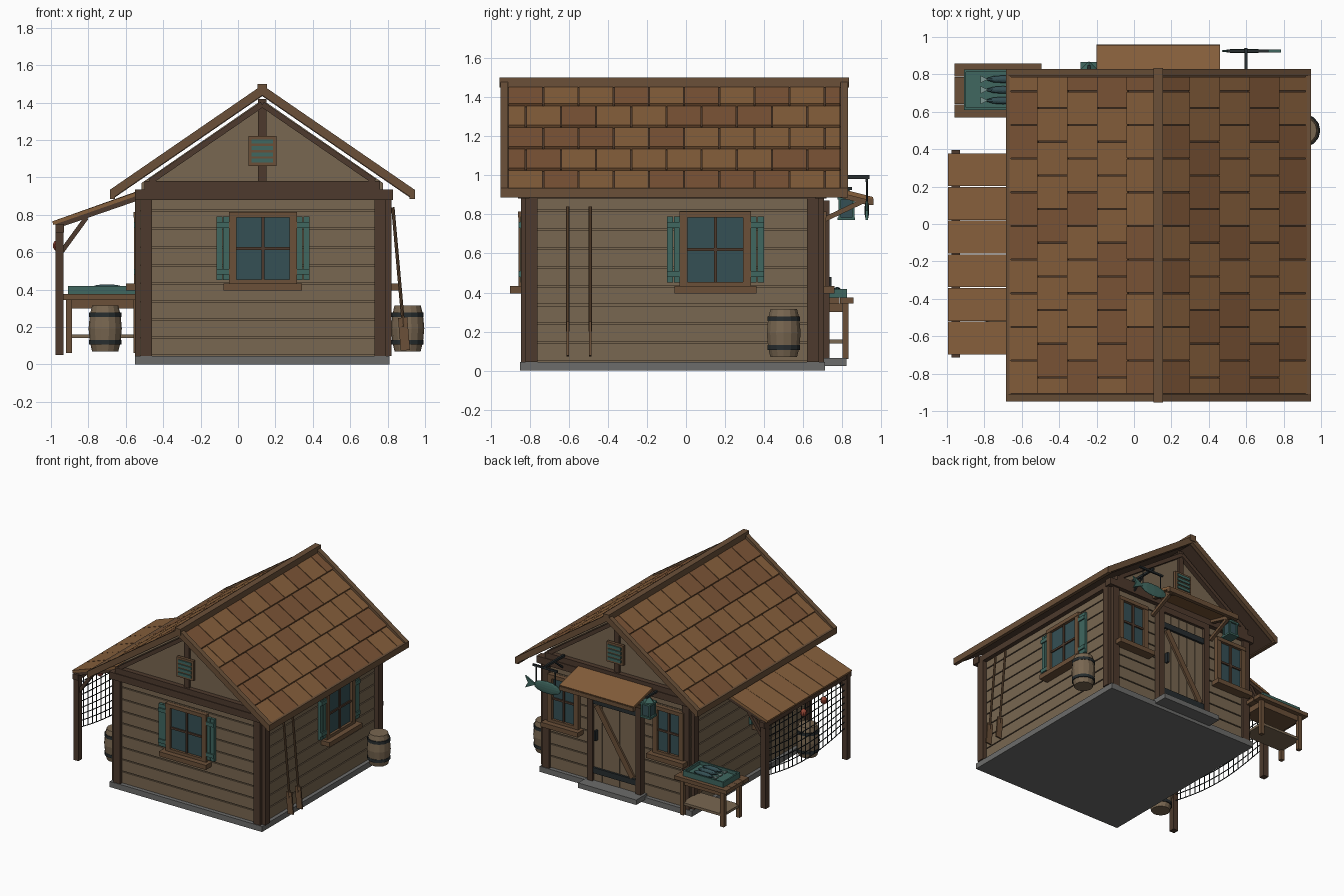
import bpy, bmesh, math, random
from mathutils import Matrix, Vector

if "Cube" in bpy.data.objects:
    bpy.data.objects.remove(bpy.data.objects["Cube"])
random.seed(4)

def mat(name, c):
    m = bpy.data.materials.new(name)
    m.diffuse_color = (*c, 1)
    m.use_nodes = True
    m.node_tree.nodes["Principled BSDF"].inputs["Base Color"].default_value = m.diffuse_color
    return m

WALL = mat("wall_wood", (.19, .135, .082))
DARK = mat("dark_timber", (.075, .042, .026))
TRIM = mat("trim_wood", (.145, .08, .04))
TILE = mat("shingle", (.24, .115, .045))
TILE2 = mat("shingle_dark", (.20, .09, .037))
TEAL = mat("teal_paint", (.05, .135, .115))
GLASS = mat("glass", (.035, .08, .09))
IRON = mat("iron", (.02, .026, .028))
STONE = mat("stone", (.15, .15, .145))
RED = mat("float_red", (.3, .06, .035))
PALE = mat("fish_tail", (.2, .3, .28))

class Part:
    """Collects boxes, bars and solids into one named object."""
    def __init__(self, name, m, M=Matrix()):
        self.name, self.m, self.M, self.bm = name, m, M, bmesh.new()
    def box(self, x0, x1, y0, y1, z0, z1):
        S = Matrix.Diagonal((x1 - x0, y1 - y0, z1 - z0, 1))
        T = Matrix.Translation(((x0 + x1) / 2, (y0 + y1) / 2, (z0 + z1) / 2))
        bmesh.ops.create_cube(self.bm, size=1, matrix=self.M @ T @ S)
        return self
    def frame(self, p, q):
        p, q = Vector(p), Vector(q)
        d = (q - p).normalized()
        s = d.cross((0, 0, 1) if abs(d.z) < .99 else (1, 0, 0)).normalized()
        R = Matrix((s, s.cross(d), d)).transposed().to_4x4()
        return Matrix.Translation((p + q) / 2) @ R, (q - p).length
    def bar(self, p, q, w, h):
        F, L = self.frame(p, q)
        bmesh.ops.create_cube(self.bm, size=1, matrix=self.M @ F @ Matrix.Diagonal((w, h, L, 1)))
        return self
    def rod(self, p, q, r, r2=None, n=8):
        F, L = self.frame(p, q)
        bmesh.ops.create_cone(self.bm, cap_ends=True, segments=n, radius1=r,
                              radius2=r if r2 is None else r2, depth=L, matrix=self.M @ F)
        return self
    def ball(self, c, sx, sy, sz):
        bmesh.ops.create_uvsphere(self.bm, u_segments=10, v_segments=8, radius=1,
            matrix=self.M @ Matrix.Translation(c) @ Matrix.Diagonal((sx, sy, sz, 1)))
        return self
    def prism(self, pts, d):
        vs = [self.bm.verts.new(self.M @ Vector(p)) for p in pts]
        f = self.bm.faces.new(vs)
        r = bmesh.ops.extrude_face_region(self.bm, geom=[f])
        bmesh.ops.translate(self.bm, vec=d, verts=[v for v in r["geom"] if isinstance(v, bmesh.types.BMVert)])
        return self
    def done(self):
        bmesh.ops.recalc_face_normals(self.bm, faces=self.bm.faces)
        me = bpy.data.meshes.new(self.name)
        self.bm.to_mesh(me)
        self.bm.free()
        me.materials.append(self.m)
        o = bpy.data.objects.new(self.name, me)
        bpy.context.collection.objects.link(o)
        return o

CX, K = .13, .687                      # ridge x and roof slope
def rz(d, top=1.465): return top - K * d

# Foundation, step and walls
Part("foundation", STONE).box(-.55, .81, -.85, .71, 0, .045).done()
Part("door_step", STONE).box(-.13, .39, .68, .82, .025, .065).done()
Part("wall_core", WALL).prism([(-.515, -.815, .045), (.775, -.815, .045), (.775, -.815, .97),
    (CX, -.815, 1.415), (-.515, -.815, .97)], (0, 1.49, 0)).done()
sid = Part("siding", WALL)
for i in range(9):
    z = .045 + i * .097
    sid.box(-.525, .785, -.825, .685, z + .004, z + .093)
sid.done()

# Corner boards, beams and gable framing
posts, beams = Part("corner_posts", DARK), Part("gable_beams", DARK)
for x0, x1, sx0, sx1 in ((-.52, -.46, -.55, -.5), (.73, .79, .77, .82)):
    posts.box(x0, x1, -.845, -.8, .045, .9).box(x0, x1, .66, .705, .045, .9)
    posts.box(sx0, sx1, -.82, -.76, .045, .9).box(sx0, sx1, .62, .68, .045, .9)
for y0, y1 in ((-.86, -.8), (.66, .72)):
    beams.box(-.55, .83, y0, y1, .88, .935).box(-.5, .76, y0 + .005, y1 - .005, .935, .98)
    beams.box(CX - .022, CX + .022, y0 + .02, y1 - .02, .98, 1.42)
    for s in (-1, 1):
        y = (y0 + y1) / 2
        beams.bar((CX, y, 1.39), (CX + s * .6, y, 1.39 - K * .6), .045, .03)
beams.box(-.55, -.5, -.82, .68, .88, .93).box(.77, .82, -.82, .68, .88, .93)
posts.done(); beams.done()

# Gable vents
for nm, y, s in (("front", -.85, -1), ("back", .71, 1)):
    v = Part(nm + "_vent_frame", TRIM)
    v.box(CX - .075, CX + .075, y - .012, y + .012, 1.06, 1.22).done()
    v = Part(nm + "_vent_slats", TEAL)
    for i in range(4):
        v.box(CX - .058, CX + .058, y - .02, y + .02, 1.078 + i * .034, 1.1 + i * .034)
    v.done()

# Main roof: deck, shingles, barge boards, eave boards and ridge
deck, barge = Part("roof_deck", DARK), Part("barge_boards", TRIM)
tiles = [Part("shingles_light", TILE), Part("shingles_dark", TILE2)]
for s in (-1, 1):
    deck.bar((CX, -.06, rz(0, 1.445)), (CX + s * .8, -.06, rz(.8, 1.445)), 1.72, .018)
    for y in (-.93, .81):
        barge.bar((CX, y, rz(0, 1.466)), (CX + s * .8, y, rz(.8, 1.466)), .04, .045)
    barge.box(*sorted((CX + s * .787, CX + s * .815)), -.95, .83, .885, .935)
    for r in range(5):
        d0, d1 = r * .16, (r + 1) * .16 + .004
        y = -.91 - (.09 if r % 2 else 0)
        while y < .79:
            a, b = max(y, -.91) + .003, min(y + .18, .79) - .003
            if b - a > .02:
                m = (a + b) / 2
                tiles[random.random() < .35].bar((CX + s * d0, m, rz(d0, 1.455)),
                    (CX + s * d1, m, rz(d1, 1.47)), b - a, .02)
            y += .18
barge.box(CX - .025, CX + .025, -.955, .835, 1.45, 1.5)
for p in (deck, barge, *tiles): p.done()

# Windows: local x along the wall, -y outward, origin on the wall at z = 0
def window(name, x, y, ang, w=.32, shutters=True):
    M = Matrix.Translation((x, y, 0)) @ Matrix.Rotation(ang, 4, 'Z')
    h = w / 2
    Part(name + "_glass", GLASS, M).box(-h, h, -.012, .01, .45, .79).done()
    f = Part(name + "_frame", TRIM, M)
    for s in (-1, 1):
        f.box(*sorted((s * (h + .022), s * (h - .018))), -.032, 0, .43, .81)
    f.box(-h - .022, h + .022, -.035, 0, .785, .815).box(-h - .02, h + .02, -.032, 0, .43, .455)
    f.box(-h - .05, h + .05, -.075, 0, .395, .432).done()
    Part(name + "_bars", DARK, M).box(-.008, .008, -.024, 0, .45, .79).box(-h, h, -.022, 0, .612, .628).done()
    if shutters:
        t = Part(name + "_shutters", TEAL, M)
        for s in (-1, 1):
            a, b = sorted((s * (h + .02), s * (h + .088)))
            m = (a + b) / 2
            t.box(a, m - .002, -.022, 0, .45, .79).box(m + .002, b, -.022, 0, .45, .79)
            for z in (.48, .73): t.box(a, b, -.032, 0, z, z + .03)
        t.done()

window("front_window", .133, -.825, 0)
window("right_window", .785, .15, math.pi / 2)
window("left_window", -.525, -.3, -math.pi / 2)
window("back_window_a", .6, .685, math.pi, .23, False)
window("back_window_b", -.34, .685, math.pi, .23, False)

# Door
door, fr = Part("door_planks", WALL), Part("door_frame", DARK)
for i in range(5):
    x = -.065 + i * .078
    door.box(x + .002, x + .076, .68, .715, .05, .82)
door.done()
fr.box(-.11, -.062, .68, .735, .05, .86).box(.322, .37, .68, .735, .05, .86).box(-.11, .37, .68, .735, .82, .87).done()
Part("door_brace", TRIM).bar((-.03, .72, .18), (.29, .72, .68), .02, .045).done()
iron = Part("door_iron", IRON)
for z in (.13, .69): iron.box(-.06, .32, .71, .732, z, z + .045)
iron.box(.285, .3, .715, .745, .4, .48).done()

# Door canopy
c = Part("canopy_roof", TILE).bar((CX, .69, .945), (CX, .955, .878), .66, .022).done()
c = Part("canopy_frame", TRIM).box(-.2, .46, .93, .96, .848, .88)
for x in (-.15, .41):
    c.bar((x, .7, .925), (x, .94, .86), .03, .03).bar((x, .7, .77), (x, .9, .865), .025, .025)
c.done()

# Lantern by the door
l = Part("lantern_frame", TEAL).box(-.285, -.195, .775, .865, .77, .785).box(-.285, -.195, .775, .865, .875, .89)
for x in (-.28, -.21):
    for y in (.78, .85): l.box(x, x + .012, y, y + .012, .78, .88)
l.rod((-.24, .82, .89), (-.24, .82, .925), .05, .015, 4).done()
Part("lantern_glass", GLASS).box(-.272, -.208, .788, .852, .785, .875).done()
Part("lantern_bracket", IRON).box(-.248, -.232, .68, .85, .925, .94).done()

# Hanging fish sign
Part("sign_bracket", IRON).box(.592, .608, .7, .94, .982, 1.0).box(.5, .72, .918, .932, .965, .98).bar(
    (.6, .7, .89), (.6, .82, .985), .012, .012).rod((.52, .925, .84), (.52, .925, .97), .005).rod(
    (.69, .925, .83), (.69, .925, .97), .005).done()
Part("sign_fish", TEAL).ball((.59, .925, .82), .125, .012, .05).prism([(.69, .918, .82), (.785, .918, .868),
    (.76, .918, .82), (.785, .918, .772)], (0, .014, 0)).done()

# Lean-to shelter
lean = Part("lean_to_roof", TILE)
for i in range(6):
    y = -.7 + i * .18
    lean.bar((-.99, y + .09, .755), (-.54, y + .09, .912 + .003 * (i % 2)), .176, .02)
lean.done()
f = Part("lean_to_frame", DARK).box(-.975, -.93, -.715, .395, .705, .75)
for y in (-.68, .355):
    f.box(-.977, -.932, y - .024, y + .024, .05, .74)
    f.bar((-.97, y, .742), (-.54, y, .89), .035, .03)
    f.bar((-.945, y, .6), (-.81, y, .785), .025, .025)
f.done()

# Fishing net with floats
net = Part("fishing_net", IRON)
def sag(t): return .3 - .06 * math.sin(math.pi * t)
N, R = 18, 8
def P(i, j):
    t = i / N
    return (-.955, -.66 + t * .995, .71 + (sag(t) - .71) * j / R)
for i in range(N + 1): net.bar(P(i, 0), P(i, R), .005, .005)
for j in range(R + 1):
    for i in range(N): net.bar(P(i, j), P(i + 1, j), .005, .005)
net.done()
fl = Part("net_floats", RED)
for y in (-.38, -.12): fl.ball((-.965, y, .635), .026, .026, .03)
fl.done()

# Barrels
def barrel(name, x, y, z0, h=.245):
    b, hoops = Part(name, WALL), Part(name + "_hoops", IRON)
    prof = [(0, .07), (.2, .082), (.5, .089), (.8, .082), (1, .07)]
    for (a, ra), (c, rc) in zip(prof, prof[1:]):
        b.rod((x, y, z0 + a * h), (x, y, z0 + c * h), ra, rc, 14)
    for t in (.2, .8):
        hoops.rod((x, y, z0 + t * h - .012), (x, y, z0 + t * h + .012), .086, n=14)
    b.done(); hoops.done()
barrel("right_barrel", .907, .5, .07)
barrel("left_barrel", -.71, -.54, .07)

# Oars leaning on the right wall
o = Part("oars", TRIM)
for y in (-.605, -.49):
    o.rod((.885, y, .2), (.828, y, .84), .009)
    o.bar((.895, y, .075), (.88, y, .25), .012, .05)
o.done()

# Fish table with tray
t = Part("fish_table", TRIM)
for i in range(4): t.box(-.96, -.495, .57 + i * .0725, .64 + i * .0725, .345, .375)
for x in (-.92, -.56):
    for y in (.6, .8): t.box(x, x + .032, y, y + .032, .06, .345)
t.box(-.9, -.54, .61, .82, .3, .345).done()
Part("table_shelf", WALL).box(-.91, -.54, .61, .825, .14, .16).done()
tr = Part("fish_tray", TEAL).box(-.91, -.55, .61, .825, .375, .392)
tr.box(-.91, -.55, .61, .622, .39, .418).box(-.91, -.55, .813, .825, .39, .418)
tr.box(-.91, -.898, .61, .825, .39, .418).box(-.562, -.55, .61, .825, .39, .418).done()
fish, tails = Part("fish", GLASS), Part("fish_tails", PALE)
for y in (.66, .717, .774):
    fish.ball((-.7, y, .41), .09, .02, .018)
    tails.prism([(-.78, y, .405), (-.82, y + .02, .405), (-.82, y - .02, .405)], (0, 0, .01))
fish.done(); tails.done()
